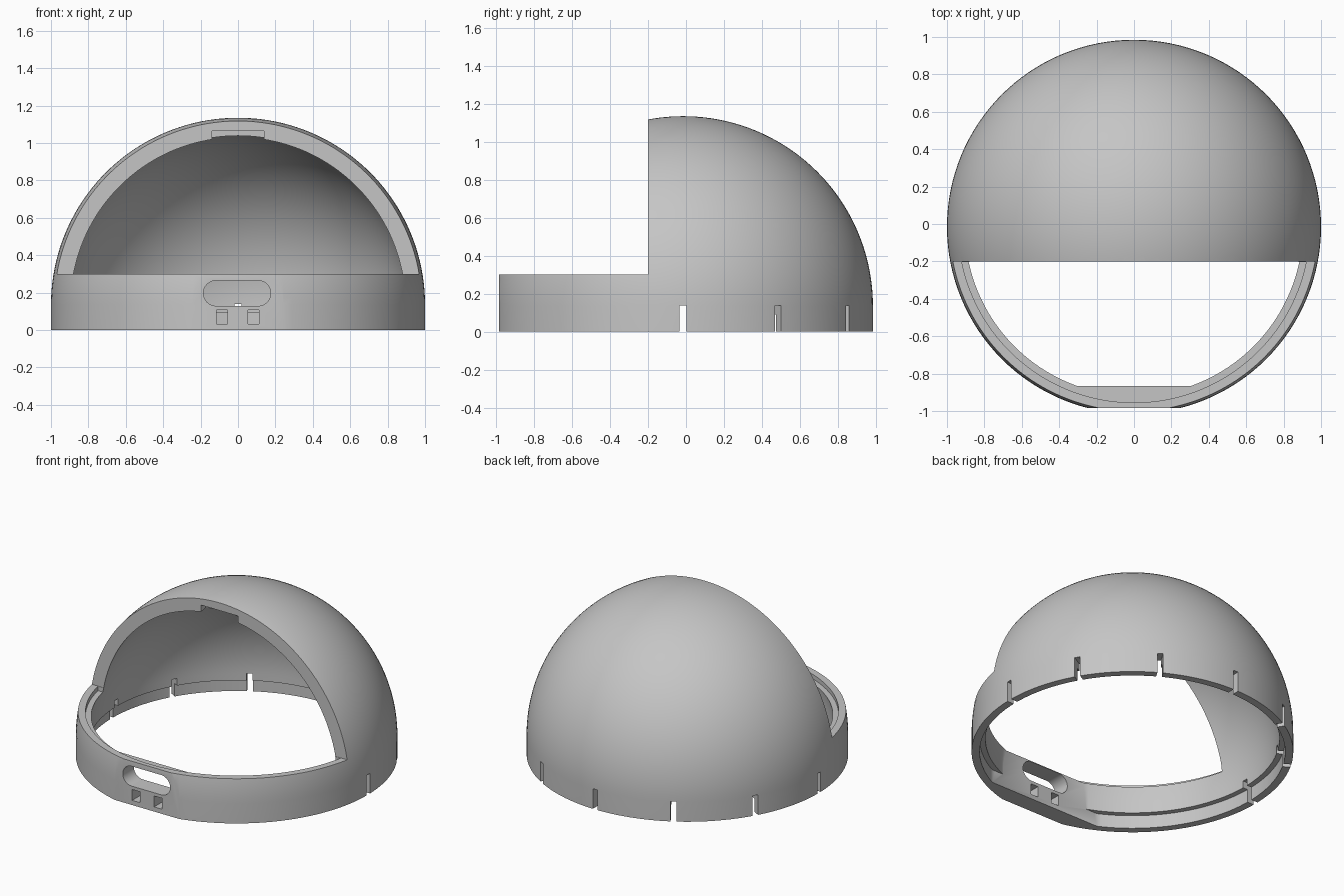
import bpy, bmesh
from math import sin, cos, pi, asin, sqrt, radians
from mathutils import Vector, Matrix

if "Cube" in bpy.data.objects:
    bpy.data.objects.remove(bpy.data.objects["Cube"], do_unlink=True)

CY = -0.015          # y of the dome axis
SPRING = 0.135       # height where the dome starts to curve
OUTER, INNER, RECESS = 1.0, 0.914, 0.95

grey = bpy.data.materials.new("plain grey")
grey.use_nodes = True
colour = (0.56, 0.56, 0.56, 1)
grey.diffuse_color = colour
grey.node_tree.nodes["Principled BSDF"].inputs["Base Color"].default_value = colour


def make(name, bm):
    bmesh.ops.recalc_face_normals(bm, faces=bm.faces)
    mesh = bpy.data.meshes.new(name)
    bm.to_mesh(mesh)
    bm.free()
    mesh.materials.append(grey)
    obj = bpy.data.objects.new(name, mesh)
    bpy.context.collection.objects.link(obj)
    return obj


def prism(name, points, lo, hi, along="z"):
    """Extrude a flat outline along z (outline in xy) or along y (outline in xz)."""
    place = (lambda a, b, c: (a, b, c)) if along == "z" else (lambda a, b, c: (a, c, b))
    bm = bmesh.new()
    face = bm.faces.new([bm.verts.new(place(a, b, lo)) for a, b in points])
    ext = bmesh.ops.extrude_face_region(bm, geom=[face])
    verts = [v for v in ext["geom"] if isinstance(v, bmesh.types.BMVert)]
    bmesh.ops.translate(bm, verts=verts, vec=Vector(place(0, 0, hi - lo)))
    return make(name, bm)


def box(name, x0, x1, y0, y1, z0, z1):
    return prism(name, [(x0, y0), (x1, y0), (x1, y1), (x0, y1)], z0, z1)


def segment(radius, chord_y, steps):
    """Outline of the front part of a disc, cut off by a straight chord."""
    half = asin(sqrt(radius ** 2 - (chord_y - CY) ** 2) / radius)
    return [(radius * sin(a), CY - radius * cos(a))
            for a in (half * (2 * i / steps - 1) for i in range(steps + 1))]


def combine(target, tool, operation="DIFFERENCE"):
    tool.hide_render = True
    mod = target.modifiers.new(tool.name, "BOOLEAN")
    mod.operation = operation
    mod.solver = "EXACT"
    mod.object = tool
    bpy.context.view_layer.objects.active = target
    bpy.ops.object.modifier_apply(modifier=mod.name)
    bpy.data.objects.remove(tool, do_unlink=True)


# Hollow dome with a recessed lower rim, turned from one profile
STEPS = 40
angles = [pi / 2 * i / STEPS for i in range(STEPS + 1)]
profile = [(OUTER * sin(a), SPRING + OUTER * cos(a)) for a in angles]
profile += [(OUTER, -0.05), (RECESS, -0.05), (RECESS, 0.09), (INNER, 0.09)]
profile += [(INNER * sin(a), SPRING + INNER * cos(a)) for a in reversed(angles)]
bm = bmesh.new()
ring = [bm.verts.new((r, CY, z)) for r, z in profile]
edges = [bm.edges.new(pair) for pair in zip(ring, ring[1:])]
bmesh.ops.spin(bm, geom=ring + edges, cent=(0, CY, 0), axis=(0, 0, 1),
               angle=2 * pi, steps=128)
bmesh.ops.remove_doubles(bm, verts=bm.verts, dist=0.0002)
shell = make("dome_shell", bm)

# Flat mounting pad inside the front wall
combine(shell, prism("front_pad", segment(0.96, -0.865, 24), -0.05, 0.27), "UNION")

# Trimmed base, flattened front and large front opening
combine(shell, box("base_trim", -2, 2, -2, 2, -0.5, 0))
combine(shell, box("front_flat", -2, 2, -2, -0.985, -0.5, 0.6))
combine(shell, box("front_opening", -2, 2, -2, -0.2, 0.3, 2))

# Stepped ledge behind the lip of the front band
combine(shell, prism("band_ledge", segment(0.94, -0.202, 64), 0.27, 0.4))

# Catch notch at the top of the opening
combine(shell, box("catch_notch", -0.14, 0.14, -0.3, -0.15, 0.9, 1.065))

# Rounded port through the front
R, HALF, PX, PZ = 0.068, 0.112, -0.005, 0.197
port = []
for side, start in ((1, -pi / 2), (-1, pi / 2)):
    port += [(PX + side * HALF + R * cos(start + pi * i / 16),
              PZ + R * sin(start + pi * i / 16)) for i in range(17)]
combine(shell, prism("port", port, -1.2, -0.7, "y"))

# Two small square holes below the port
for x in (-0.085, 0.082):
    combine(shell, box("small_hole", x - 0.029, x + 0.029, -1.2, -0.7, 0.032, 0.107))

# Slots around the back half of the rim
for i in range(7):
    slot = box("rim_slot", 0.8, 1.2, -0.018, 0.018, -0.1, 0.138)
    slot.data.transform(Matrix.Translation((0, CY, 0)) @ Matrix.Rotation(radians(30 * i), 4, "Z"))
    combine(shell, slot)

# Smooth shading with crisp edges
bpy.ops.object.select_all(action="DESELECT")
shell.select_set(True)
bpy.context.view_layer.objects.active = shell
bpy.ops.object.shade_smooth_by_angle(angle=radians(30))
